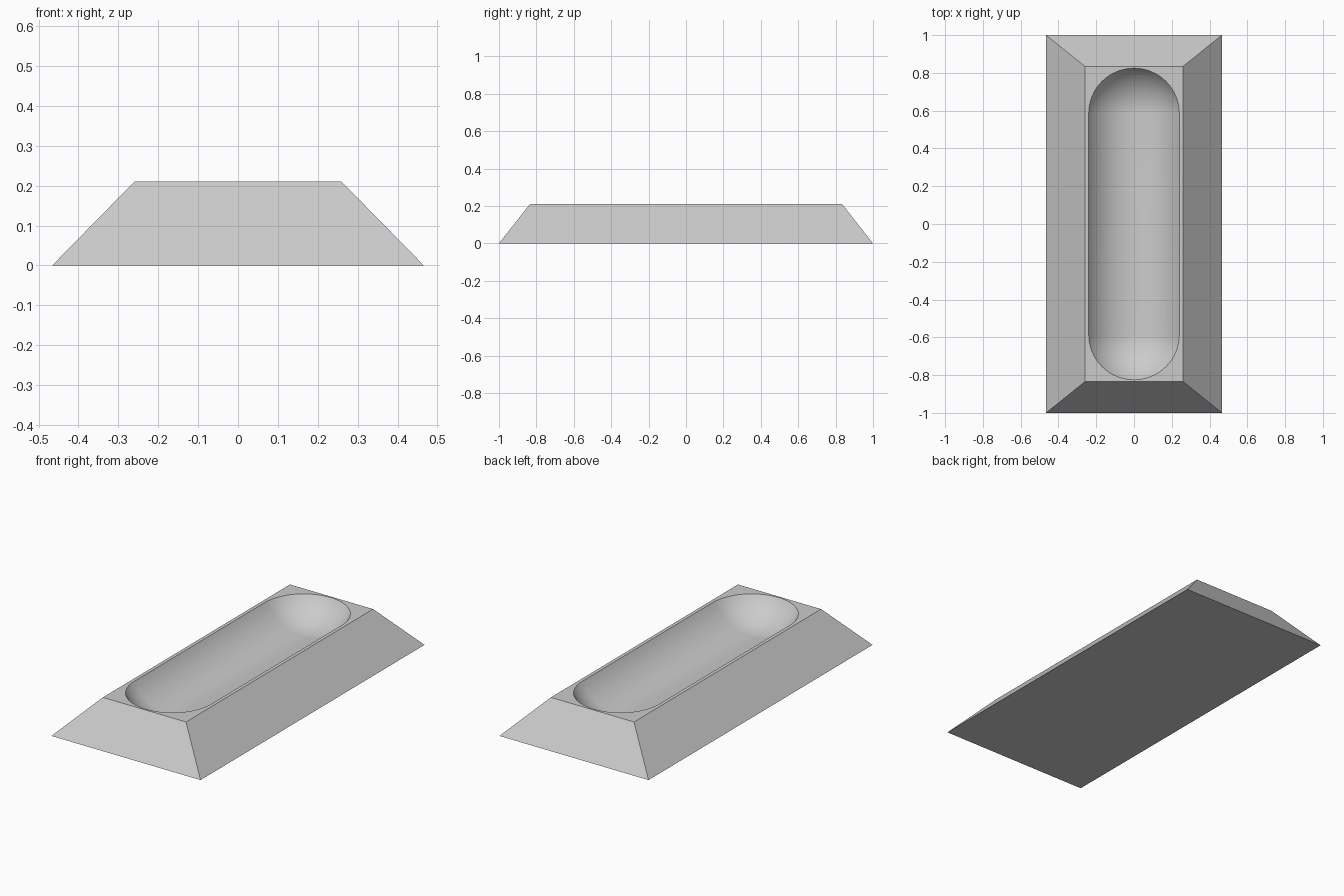
import bpy
import bmesh
from math import sin, cos, pi, radians

cube = bpy.data.objects.get("Cube")
if cube:
    bpy.data.objects.remove(cube, do_unlink=True)

HEIGHT = 0.21
RIM_RADIUS = 0.24       # half width of the groove at the top
CAP_Y = 0.585           # centre of each rounded end
RIM_SLOPE = radians(57) # steepness of the groove wall at the rim
ARC_STEPS = 32
DEPTH_STEPS = 14

grey = bpy.data.materials.new("plain_grey")
grey.use_nodes = True
colour = (0.6, 0.6, 0.6, 1)
grey.diffuse_color = colour
grey.node_tree.nodes["Principled BSDF"].inputs["Base Color"].default_value = colour

bm = bmesh.new()


def rectangle(x, y, z):
    return [bm.verts.new((sx * x, sy * y, z))
            for sx, sy in ((-1, -1), (1, -1), (1, 1), (-1, 1))]


def stadium(radius, z):
    """Ring of two half circles joined by straight sides."""
    ring = []
    for side in (1, -1):
        for i in range(ARC_STEPS + 1):
            a = pi * i / ARC_STEPS
            ring.append(bm.verts.new((side * radius * cos(a),
                                      side * (CAP_Y + radius * sin(a)), z)))
    return ring


def bridge(a, b):
    for i in range(len(a)):
        j = (i + 1) % len(a)
        bm.faces.new((a[i], a[j], b[j], b[i]))


def loop_edges(ring):
    return [bm.edges.get((ring[i - 1], ring[i])) for i in range(len(ring))]


# Sloping block
base = rectangle(0.466, 1.0, 0)
top = rectangle(0.26, 0.835, HEIGHT)
bm.faces.new(base)
bridge(base, top)

# Round-ended groove, from the rim down to the bottom line
ball = RIM_RADIUS / sin(RIM_SLOPE)
centre_z = HEIGHT + ball * cos(RIM_SLOPE)
rings = []
for k in range(DEPTH_STEPS + 1):
    phi = RIM_SLOPE * (1 - k / DEPTH_STEPS)
    rings.append(stadium(ball * sin(phi), centre_z - ball * cos(phi)))
for upper, lower in zip(rings, rings[1:]):
    bridge(upper, lower)

# Flat border between the block edge and the rim
bmesh.ops.triangle_fill(bm, edges=loop_edges(top) + loop_edges(rings[0]),
                        use_beauty=True, normal=(0, 0, 1))
bmesh.ops.remove_doubles(bm, verts=bm.verts[:], dist=0.0001)
bmesh.ops.recalc_face_normals(bm, faces=bm.faces[:])

mesh = bpy.data.meshes.new("grooved_block")
bm.to_mesh(mesh)
bm.free()
mesh.materials.append(grey)
block = bpy.data.objects.new("grooved_block", mesh)
bpy.context.collection.objects.link(block)

# Smooth groove with crisp block edges and rim
bpy.ops.object.select_all(action='DESELECT')
block.select_set(True)
bpy.context.view_layer.objects.active = block
bpy.ops.object.shade_smooth_by_angle(angle=radians(30))
